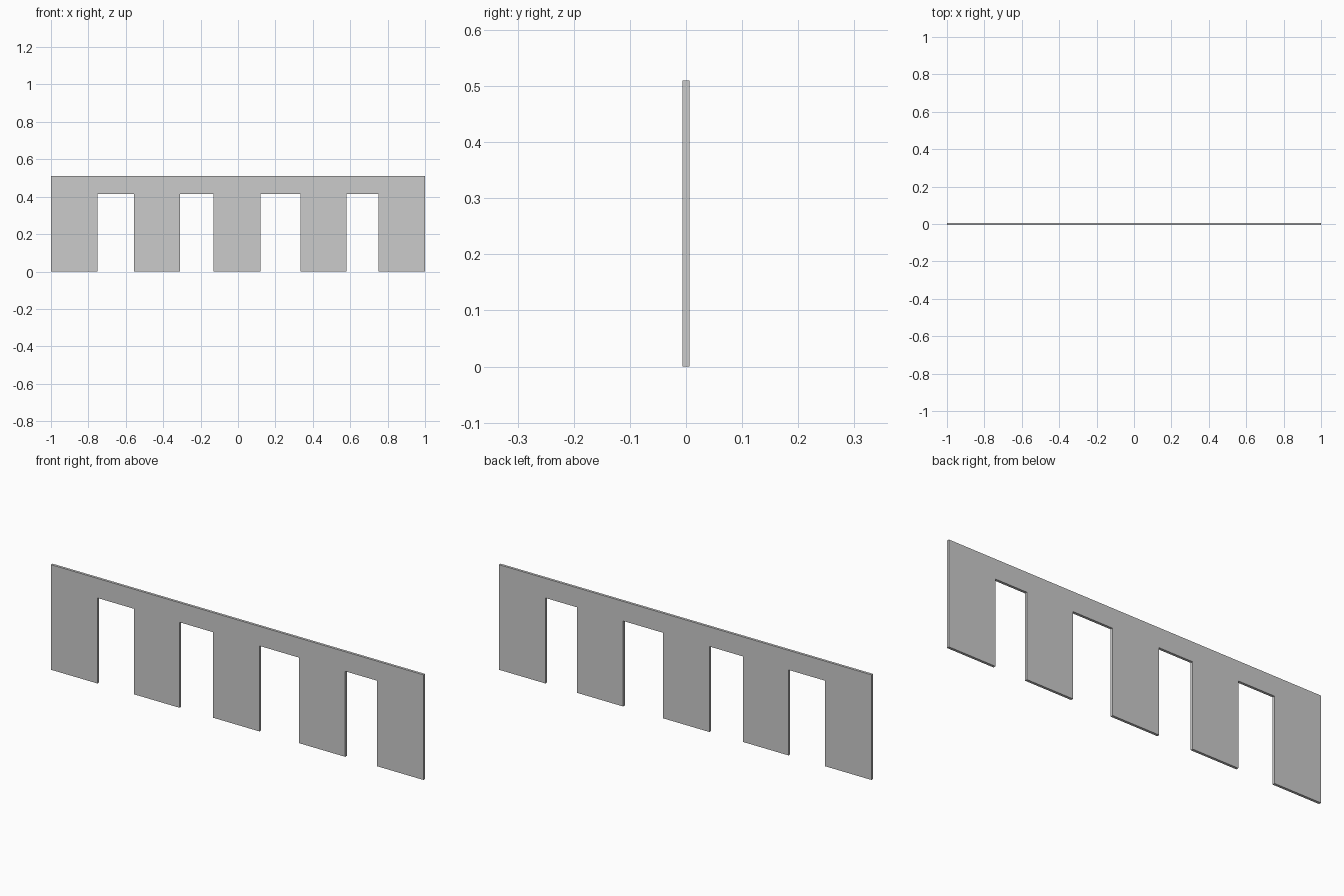
import bpy, bmesh

if "Cube" in bpy.data.objects:
    bpy.data.objects.remove(bpy.data.objects["Cube"])

HEIGHT, THICK, DOOR_H = 0.51, 0.0125, 0.415
DOORS = [(-0.75, -0.555), (-0.31, -0.13), (0.12, 0.333), (0.58, 0.75)]

# Wall outline: top edge, then the bottom edge stepping around each doorway
outline = [(1, HEIGHT), (-1, HEIGHT), (-1, 0)]
for left, right in DOORS:
    outline += [(left, 0), (left, DOOR_H), (right, DOOR_H), (right, 0)]
outline.append((1, 0))

# Extrude the outline through the wall thickness
bm = bmesh.new()
face = bm.faces.new([bm.verts.new((x, -THICK / 2, z)) for x, z in outline])
ext = bmesh.ops.extrude_face_region(bm, geom=[face], use_keep_orig=True)
verts = [g for g in ext["geom"] if isinstance(g, bmesh.types.BMVert)]
bmesh.ops.translate(bm, verts=verts, vec=(0, THICK, 0))
bmesh.ops.recalc_face_normals(bm, faces=bm.faces[:])

mesh = bpy.data.meshes.new("wall_with_doorways")
bm.to_mesh(mesh)
bm.free()
wall = bpy.data.objects.new("wall_with_doorways", mesh)
bpy.context.collection.objects.link(wall)
